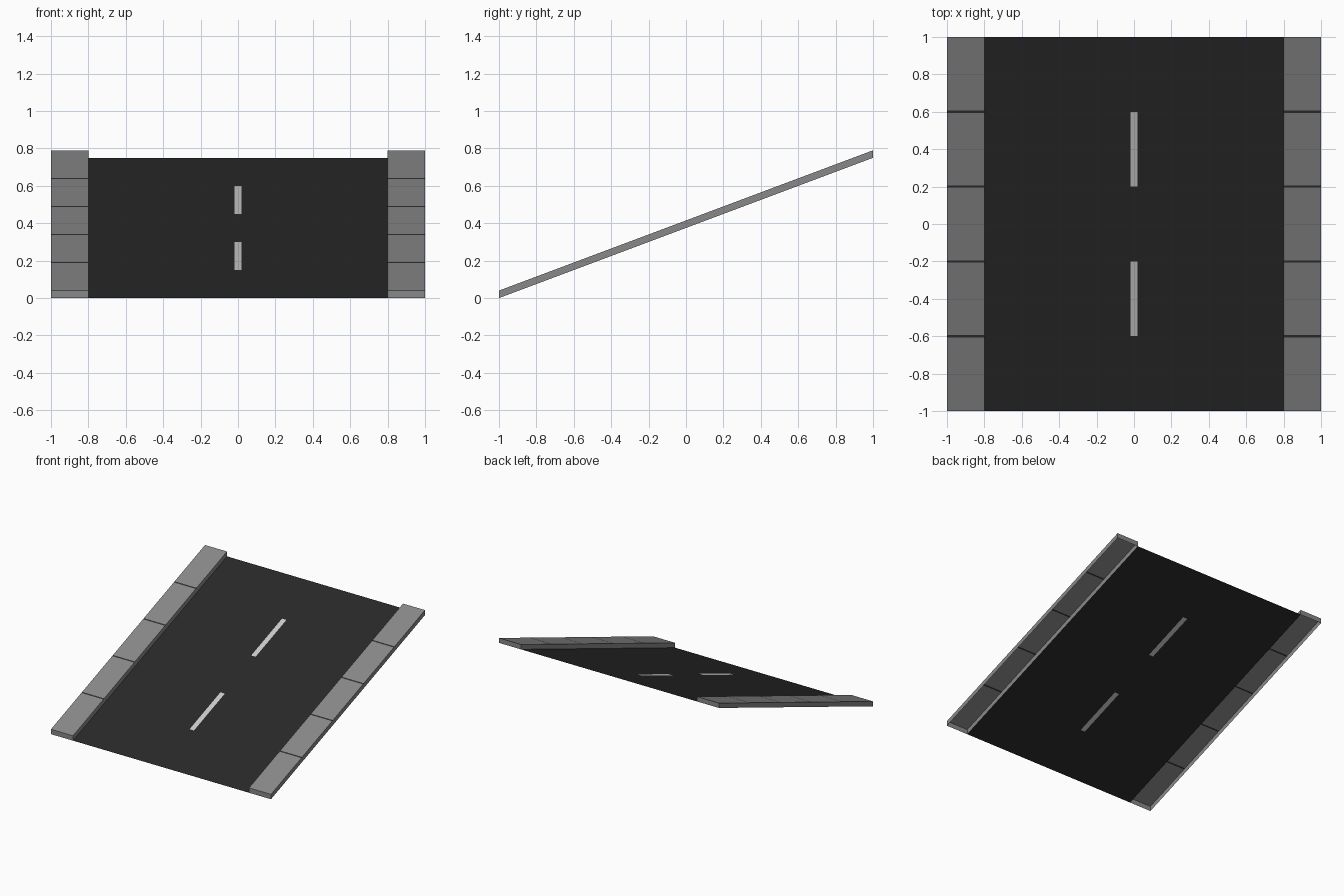
import bpy, bmesh

if "Cube" in bpy.data.objects:
    bpy.data.objects.remove(bpy.data.objects["Cube"])

SLOPE, KERB, JOINT = 0.375, 0.04, 0.006


def material(name, v):
    m = bpy.data.materials.new(name)
    m.diffuse_color = (v, v, v, 1)
    m.use_nodes = True
    m.node_tree.nodes["Principled BSDF"].inputs["Base Color"].default_value = m.diffuse_color
    return m


def point(x, y, lift=0.0):
    # point on the inclined road plane
    return (x, y, SLOPE * (y + 1) + lift)


def make(name, quads, mat):
    bm = bmesh.new()
    for q in quads:
        bm.faces.new([bm.verts.new(p) for p in q])
    bmesh.ops.remove_doubles(bm, verts=bm.verts, dist=1e-5)
    me = bpy.data.meshes.new(name)
    bm.to_mesh(me)
    bm.free()
    me.materials.append(mat)
    ob = bpy.data.objects.new(name, me)
    bpy.context.collection.objects.link(ob)
    return ob


def flat(x0, x1, y0, y1, lift=0.0):
    # upward facing panel
    return [point(x0, y0, lift), point(x1, y0, lift),
            point(x1, y1, lift), point(x0, y1, lift)]


def wall(x0, y0, x1, y1):
    # kerb-high wall facing right of the direction of travel
    return [point(x0, y0), point(x1, y1), point(x1, y1, KERB), point(x0, y0, KERB)]


asphalt = material("asphalt", 0.022)
paint = material("road_paint", 0.6)
concrete = material("concrete", 0.25)
mortar = material("dark_joint", 0.03)

# Road surface, with openings left for the flush lane dashes
ys = [-1, -0.6, -0.2, 0.2, 0.6, 1]
rows = list(zip(ys, ys[1:]))
road, dashes = [], []
for i, (y0, y1) in enumerate(rows):
    road += [flat(-0.8, -0.02, y0, y1), flat(0.02, 0.8, y0, y1)]
    (dashes if i % 2 else road).append(flat(-0.02, 0.02, y0, y1))
make("road_surface", road, asphalt)
make("lane_dashes", dashes, paint)

# Raised pavements, open underneath, split into slabs by dark joints
for side, x0, x1 in (("left", -1, -0.8), ("right", 0.8, 1)):
    slabs = [wall(x0, -1, x1, -1), wall(x1, -1, x1, 1),
             wall(x1, 1, x0, 1), wall(x0, 1, x0, -1)]
    for y0, y1 in rows:
        a = y0 + (JOINT if y0 > -1 else 0)
        b = y1 - (JOINT if y1 < 1 else 0)
        slabs.append(flat(x0, x1, a, b, KERB))
    make(side + "_pavement", slabs, concrete)
    make(side + "_pavement_joints",
         [flat(x0, x1, y - JOINT, y + JOINT, KERB) for y in ys[1:-1]], mortar)
